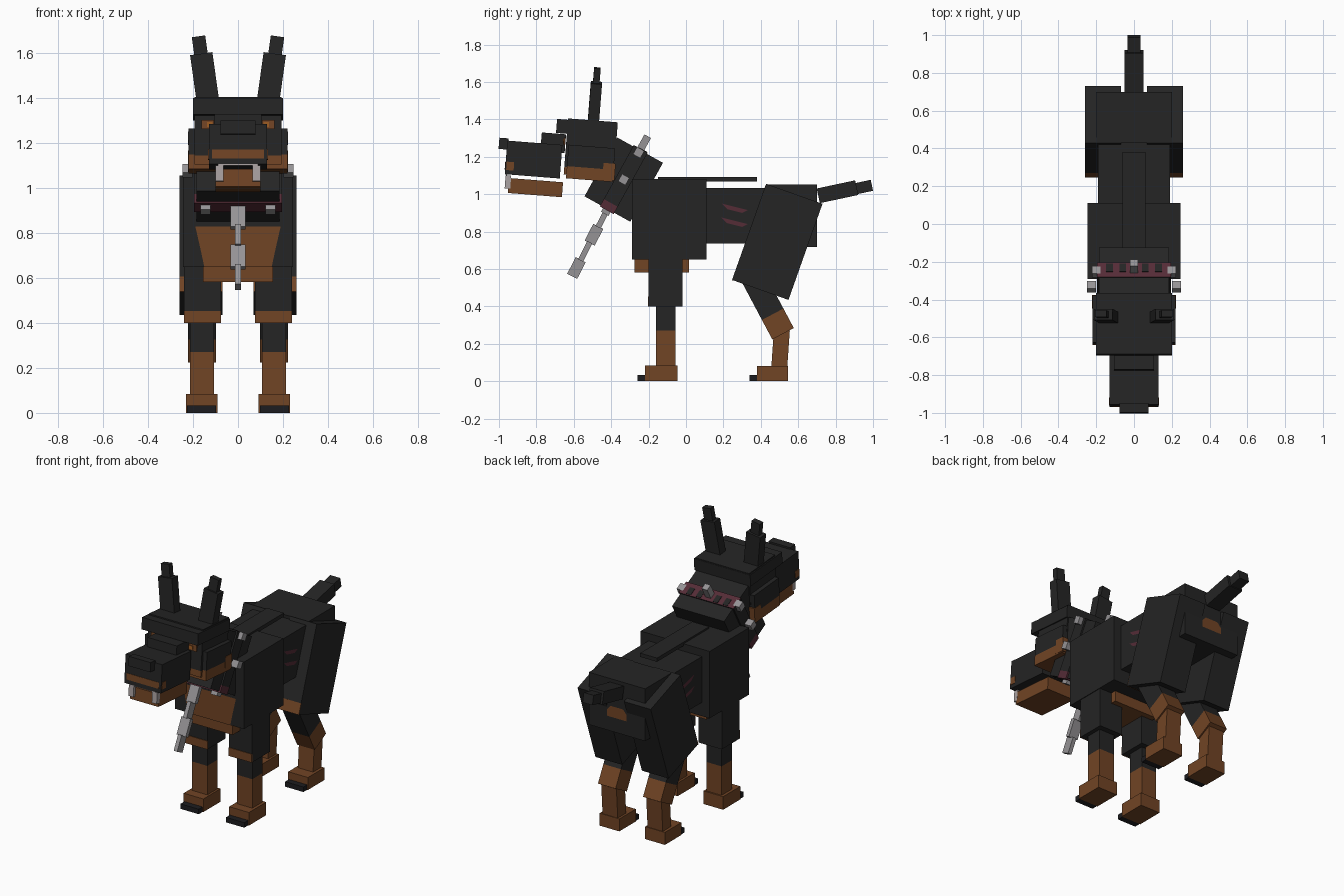
import bpy, bmesh
from math import radians
from mathutils import Euler, Vector

cube = bpy.data.objects.get("Cube")
if cube:
    bpy.data.objects.remove(cube, do_unlink=True)


def material(name, r, g, b):
    m = bpy.data.materials.new(name)
    m.use_nodes = True
    m.diffuse_color = (r, g, b, 1)
    m.node_tree.nodes["Principled BSDF"].inputs["Base Color"].default_value = (r, g, b, 1)
    return m


BLACK = material("black fur", .018, .018, .018)
TAN = material("tan fur", .165, .058, .018)
RED = material("maroon", .09, .025, .037)
METAL = material("grey metal", .3, .29, .3)
CLAW = material("claw black", .012, .012, .014)
TOOTH = material("tooth", .4, .36, .36)
EYE = material("amber eye", .32, .1, .015)


def finish(name, bm, mats):
    mesh = bpy.data.meshes.new(name)
    bm.to_mesh(mesh)
    bm.free()
    for m in mats:
        mesh.materials.append(m)
    ob = bpy.data.objects.new(name, mesh)
    bpy.context.collection.objects.link(ob)
    return ob


def box(name, pos, size, mat, tilt=0, lean=0, low=None, low_mat=TAN, ends=None):
    """Box tilted about x and y; the lowest part 'low' or both z ends may take another colour."""
    bm = bmesh.new()
    bmesh.ops.create_cube(bm, size=1)
    bmesh.ops.scale(bm, vec=size, verts=bm.verts)
    cut = -size[2] / 2 + (low or 0)
    if low:
        bmesh.ops.bisect_plane(bm, geom=bm.verts[:] + bm.edges[:] + bm.faces[:],
                               plane_co=(0, 0, cut), plane_no=(0, 0, 1))
    bm.normal_update()
    for f in bm.faces:
        is_low = low and f.calc_center_median().z < cut
        is_end = ends and abs(f.normal.z) > .5
        f.material_index = 1 if is_low or is_end else 0
    ob = finish(name, bm, [mat, low_mat])
    ob.location = pos
    ob.rotation_euler = (radians(tilt), radians(lean), 0)
    return ob


def pair(name, pos, size, mat, lean=0, **kw):
    """Left and right copies of a box."""
    for side, s in (("left", 1), ("right", -1)):
        box(f"{side}_{name}", (s * pos[0], pos[1], pos[2]), size, mat, lean=s * lean, **kw)


def flat(name, points, mat):
    """A single painted polygon."""
    bm = bmesh.new()
    bm.faces.new([bm.verts.new(p) for p in points])
    return finish(name, bm, [mat])


# Body
box("chest", (0, -.09, .865), (.49, .4, .43), BLACK)
box("belly", (0, .3, .885), (.38, .5, .295), BLACK)
box("hips", (0, .565, .885), (.4, .27, .336), BLACK)
box("breast_underside", (0, -.13, .617), (.31, .29, .07), TAN)
box("back_ridge", (0, .115, 1.079), (.12, .53, .024), BLACK)
flat("breast_patch", [(x, -.293, z) for x, z in
     ((-.15, .65), (.15, .65), (.165, .72), (.19, .83), (-.19, .83), (-.165, .72))], TAN)
flat("rump_patch", [(x, .703, z) for x, z in
     ((-.07, .81), (-.07, .85), (-.045, .88), (.045, .88), (.07, .85), (.07, .81))], TAN)
box("tail_base", (0, .81, 1.013), (.1, .21, .08), BLACK, tilt=12)
box("tail_tip", (0, .945, 1.037), (.07, .1, .06), BLACK, tilt=12)

# Front legs
pair("upper_front_leg", (.158, -.11, .6), (.165, .18, .4), BLACK)
pair("upper_front_leg_band", (.158, -.201, .427), (.165, .006, .054), TAN)
pair("lower_front_leg", (.16, -.108, .23), (.108, .105, .4), BLACK, low=.24)
pair("front_foot", (.162, -.133, .042), (.14, .175, .084), TAN)
pair("front_claws", (.162, -.24, .016), (.13, .04, .032), CLAW)

# Hind legs
pair("thigh", (.165, .488, .745), (.19, .32, .545), BLACK, tilt=-19.5)
pair("thigh_band", (.165, .26, .572), (.19, .006, .07), TAN, tilt=-19.5)
pair("hind_knee", (.16, .439, .404), (.125, .13, .34), BLACK, tilt=28, low=.118)
pair("hind_shank", (.16, .505, .165), (.108, .085, .22), TAN, tilt=-4)
pair("hind_foot", (.162, .462, .04), (.14, .167, .08), TAN)
pair("hind_claws", (.162, .36, .016), (.13, .04, .032), CLAW)

# Neck and studded collar share one tilted frame
NECK, SLOPE = Vector((0, -.333, 1.078)), -29
turn = Euler((radians(SLOPE), 0, 0))


def on_neck(x, y, z):
    v = Vector((x, y, z))
    v.rotate(turn)
    return NECK + v


box("neck", NECK, (.37, .28, .36), BLACK, tilt=SLOPE)
box("collar", NECK, (.39, .085, .375), BLACK, tilt=SLOPE, low=.045, low_mat=RED, ends=True)
for x in (-.13, -.06, .06, .13):
    box("collar_gap", on_neck(x, .012, .188), (.035, .05, .004), BLACK, tilt=SLOPE)
box("top_spike", on_neck(0, 0, .225), (.04, .04, .08), METAL, tilt=SLOPE)
for x, z in ((.2, .165), (.225, 0), (.145, -.187)):
    pair("collar_stud", on_neck(x, 0, z), (.045, .045, .045), METAL, tilt=SLOPE)

# Hanging chain with alternating links
for i in range(4):
    broad = i % 2
    size = (.025, .06, .1) if broad else (.065, .03, .11)
    box("chain_link", (0, -.445 - .047 * i, .872 - .089 * i), size, METAL, tilt=-27)

# Head
T = -4.5
box("skull", (0, -.51, 1.245), (.385, .265, .3), BLACK, tilt=T, low=.04)
box("crown", (0, -.53, 1.352), (.4, .325, .075), BLACK, tilt=T)
pair("cheek", (.13, -.51, 1.165), (.18, .25, .18), BLACK, tilt=T, low=.065)
pair("jaw_corner", (.13, -.412, 1.12), (.184, .065, .09), TAN, tilt=T)
box("bridge", (0, -.71, 1.275), (.21, .13, .1), BLACK, tilt=T)
box("snout", (0, -.815, 1.185), (.26, .295, .18), BLACK, tilt=T)
box("nose", (0, -.975, 1.27), (.155, .05, .06), BLACK, tilt=T)
box("lower_jaw", (0, -.805, 1.035), (.2, .29, .08), TAN, tilt=T)

# Muzzle details
box("lip_front", (0, -.964, 1.152), (.23, .008, .04), TAN, tilt=T)
pair("lip_side", (.131, -.94, 1.15), (.004, .04, .045), TAN, tilt=T)
box("gum", (0, -.962, 1.125), (.19, .008, .016), RED, tilt=T)
box("teeth", (0, -.96, 1.11), (.18, .008, .018), TOOTH, tilt=T)
pair("fang", (.083, -.952, 1.065), (.035, .03, .07), TOOTH, tilt=T)

# Eyes and ears
pair("eye_surround", (.135, -.65, 1.283), (.055, .008, .04), TAN, tilt=T)
pair("eye", (.125, -.655, 1.283), (.025, .006, .022), EYE, tilt=T)
pair("ear", (.147, -.488, 1.48), (.1, .06, .235), BLACK, tilt=T, lean=8)
pair("ear_tip", (.168, -.478, 1.62), (.06, .035, .11), BLACK, tilt=T, lean=8)

# Scars on the flanks and the crown
for s in (1, -1):
    for z in (.94, .865):
        flat("flank_scar", [(s * .193, y, z + dz) for y, dz in
             ((.19, .01), (.25, -.005), (.33, -.025), (.3, -.04), (.22, -.02))], RED)
flat("crown_scar", [(x, y, 1.35 - (y + .53) * .079 + .041) for x, y in
     ((.04, -.41), (.07, -.43), (.1, -.51), (.15, -.57), (.14, -.6), (.08, -.54))], RED)
